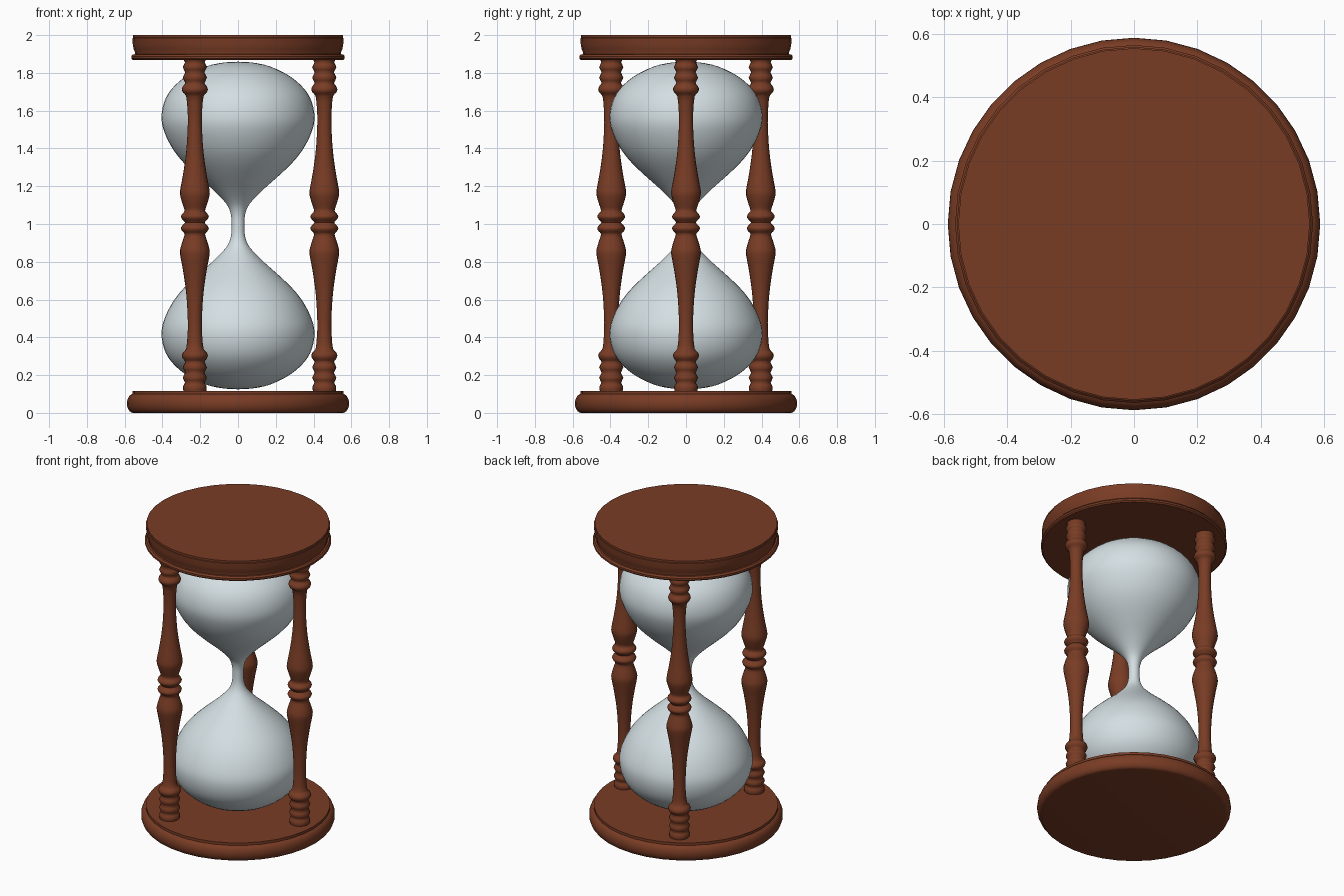
import bpy, bmesh, math

if "Cube" in bpy.data.objects:
    bpy.data.objects.remove(bpy.data.objects["Cube"])


def material(name, rgb):
    m = bpy.data.materials.new(name)
    m.diffuse_color = (*rgb, 1)
    m.use_nodes = True
    m.node_tree.nodes["Principled BSDF"].inputs["Base Color"].default_value = m.diffuse_color
    return m


wood = material("brown wood", (0.19, 0.045, 0.018))
glass = material("pale glass", (0.66, 0.74, 0.77))


def smooth_curve(pts, steps):
    """Catmull-Rom curve through the (radius, height) points."""
    p = [pts[0]] + pts + [pts[-1]]
    out = []
    for a, b, c, d in zip(p, p[1:], p[2:], p[3:]):
        for i in range(steps):
            t = i / steps
            out.append(tuple(0.5 * (2 * q + (r - o) * t + (2 * o - 5 * q + 4 * r - s) * t * t
                                    + (3 * q - o - 3 * r + s) * t ** 3)
                             for o, q, r, s in zip(a, b, c, d)))
    return out + [pts[-1]]


def lathe(name, profile, sides, mat, location=(0, 0, 0), angle=40):
    """Turn a bottom-to-top (radius, height) profile into a closed solid."""
    bm = bmesh.new()
    rings = []
    for r, z in profile:
        rings.append([bm.verts.new((r * math.cos(math.tau * i / sides),
                                    r * math.sin(math.tau * i / sides), z))
                      for i in range(sides)])
    for low, high in zip(rings, rings[1:]):
        for i in range(sides):
            j = (i + 1) % sides
            bm.faces.new((low[i], low[j], high[j], high[i]))
    bm.faces.new(rings[0][::-1])
    bm.faces.new(rings[-1])
    mesh = bpy.data.meshes.new(name)
    bm.to_mesh(mesh)
    bm.free()
    mesh.materials.append(mat)
    ob = bpy.data.objects.new(name, mesh)
    ob.location = location
    bpy.context.collection.objects.link(ob)
    bpy.ops.object.select_all(action='DESELECT')
    ob.select_set(True)
    bpy.context.view_layer.objects.active = ob
    bpy.ops.object.shade_smooth_by_angle(angle=math.radians(angle))
    return ob


# Round base with a bulging rim and a small raised lip
rim = [(0.555 + 0.033 * math.cos(math.radians(a)), 0.05 + 0.05 * math.sin(math.radians(a)))
       for a in range(-75, 76, 15)]
lathe("base", [(0.555, 0.0)] + rim + [(0.559, 0.1), (0.559, 0.117)], 36, wood)

# Round top with a thin rounded flange under a slightly flared disc
lathe("top_plate", [(0.556, 1.868), (0.565, 1.876), (0.565, 1.888), (0.556, 1.898),
                    (0.545, 1.899), (0.545, 1.908), (0.552, 1.925), (0.557, 1.95),
                    (0.559, 1.985), (0.555, 1.987), (0.555, 2.0)], 36, wood)

# Two glass bulbs joined by a narrow neck, mirrored about the neck
MID = 0.992
half = [(0.034, 0.0), (0.038, 0.06), (0.062, 0.115), (0.13, 0.187), (0.22, 0.267),
        (0.29, 0.335), (0.345, 0.405), (0.388, 0.49), (0.405, 0.565), (0.392, 0.65),
        (0.352, 0.722), (0.275, 0.79), (0.17, 0.842), (0.08, 0.862), (0.004, 0.867)]
bulb = [(r, MID - h) for r, h in half[:0:-1]] + [(r, MID + h) for r, h in half]
lathe("glass_bulbs", smooth_curve(bulb, 3), 48, glass, angle=60)

# Turned posts, mirrored about the middle groove
CENTRE = 1.008
turning = [(0.052, 0.0), (0.066, 0.016), (0.074, 0.031), (0.066, 0.047), (0.054, 0.062),
           (0.064, 0.095), (0.077, 0.14), (0.078, 0.17), (0.066, 0.235), (0.051, 0.33),
           (0.042, 0.42), (0.037, 0.53), (0.039, 0.6), (0.046, 0.668),
           (0.062, 0.687), (0.069, 0.705), (0.062, 0.723), (0.051, 0.739),
           (0.064, 0.767), (0.051, 0.795), (0.064, 0.822), (0.052, 0.848),
           (0.063, 0.868), (0.06, 0.895)]
post = [(r, CENTRE - h) for r, h in turning[:0:-1]] + [(r, CENTRE + h) for r, h in turning]
for n in range(3):
    a = math.tau * n / 3
    lathe(f"post_{n + 1}", smooth_curve(post, 2), 20, wood,
          (0.457 * math.cos(a), 0.457 * math.sin(a), 0), angle=60)
